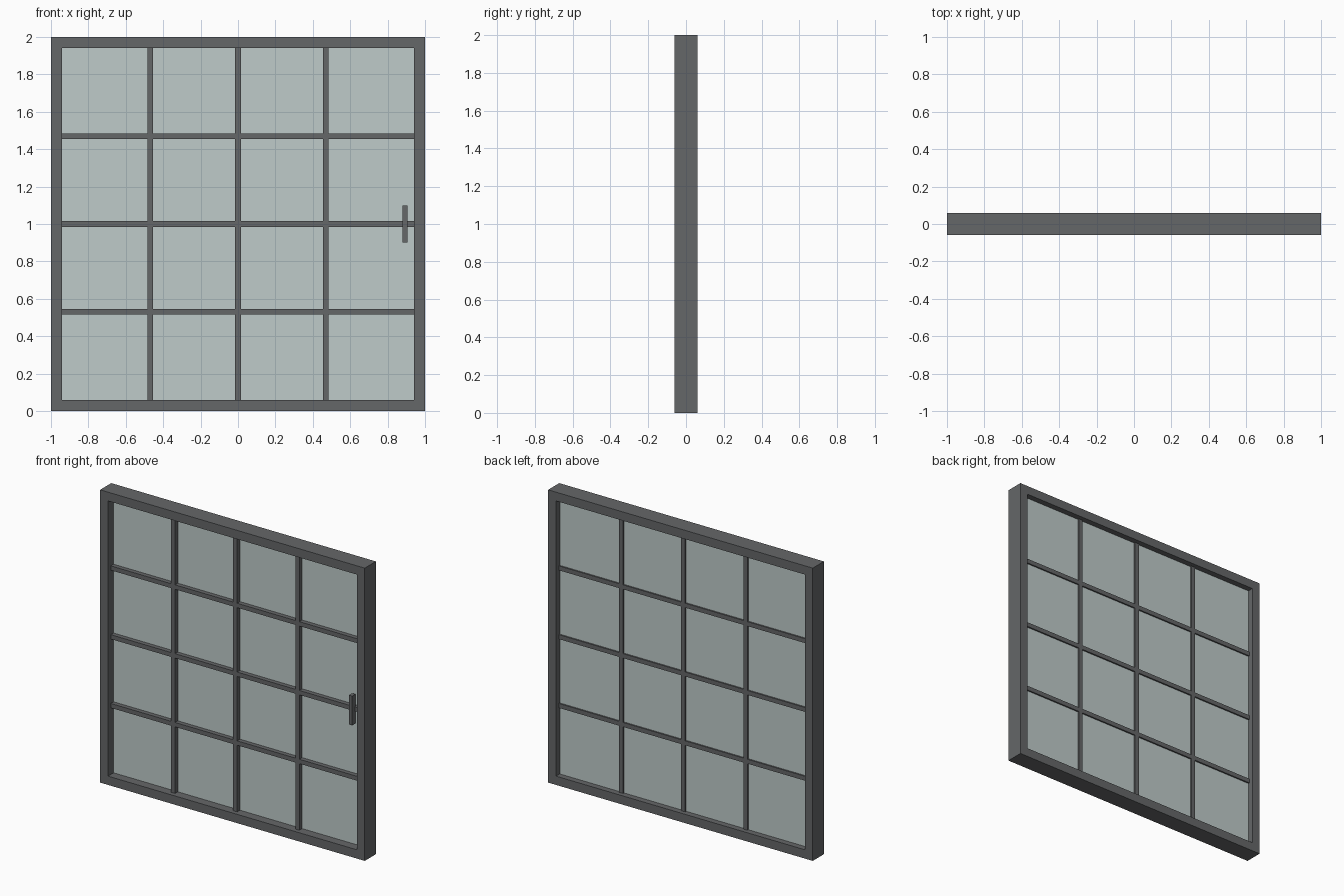
import bpy

# Remove the default object
cube = bpy.data.objects.get("Cube")
if cube:
    bpy.data.objects.remove(cube, do_unlink=True)


def material(name, colour):
    mat = bpy.data.materials.new(name)
    mat.use_nodes = True
    mat.diffuse_color = colour
    mat.node_tree.nodes["Principled BSDF"].inputs["Base Color"].default_value = colour
    return mat


grey = material("dark_grey_metal", (0.13, 0.135, 0.14, 1))
glass = material("pale_glass", (0.52, 0.60, 0.59, 1))


def box(name, x, y, z, mat):
    """Box filling the given (low, high) range on each axis."""
    bpy.ops.mesh.primitive_cube_add(size=1)
    obj = bpy.context.object
    obj.name = name
    obj.location = [(a + b) / 2 for a, b in (x, y, z)]
    obj.scale = [b - a for a, b in (x, y, z)]
    bpy.ops.object.transform_apply(location=False, rotation=False, scale=True)
    obj.data.materials.append(mat)
    return obj


W = 0.06           # frame bar width
INNER = 1 - W      # half the opening
DEPTH = (-0.06, 0.06)
BAR_DEPTH = (-0.03, 0.03)
HALF_BAR = 0.015

# Outer frame: full-height posts with rails between them
box("right_post", (-1, -INNER), DEPTH, (0, 2), grey)
box("left_post", (INNER, 1), DEPTH, (0, 2), grey)
box("bottom_rail", (-INNER, INNER), DEPTH, (0, W), grey)
box("top_rail", (-INNER, INNER), DEPTH, (2 - W, 2), grey)

# Glass sheet
box("glass_pane", (-INNER, INNER), (0, 0.02), (W, 2 - W), glass)

# Glazing bars dividing the opening into four by four
for i in (-1, 0, 1):
    c = i * INNER / 2
    box(f"vertical_bar_{i + 2}", (c - HALF_BAR, c + HALF_BAR), BAR_DEPTH, (W, 2 - W), grey)
    box(f"horizontal_bar_{i + 2}", (-INNER, INNER), BAR_DEPTH,
        (1 + c - HALF_BAR, 1 + c + HALF_BAR), grey)

# Pull handle on the front
box("handle", (0.88, 0.905), (-0.06, -0.025), (0.9, 1.1), grey)
